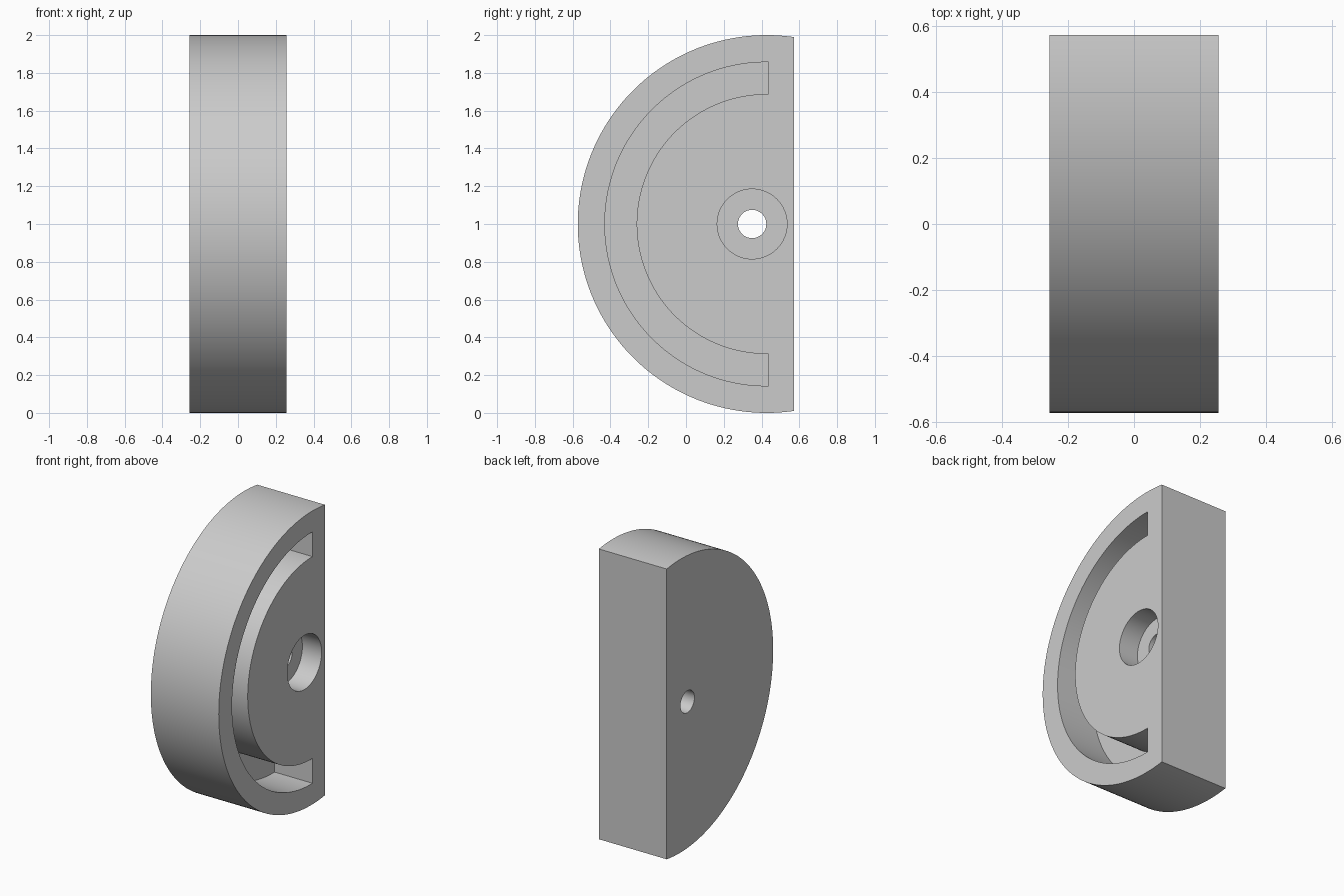
import bpy, bmesh
from math import acos, asin, cos, sin, pi, radians

cube = bpy.data.objects.get("Cube")
if cube:
    bpy.data.objects.remove(cube, do_unlink=True)

HALF = 0.256          # half thickness along x
BACK = 0.573          # flat back plane
CY, CZ = 0.427, 1.0   # centre of the round rim
HOLE_Y = 0.35

grey = bpy.data.materials.new("plain_grey")
grey.use_nodes = True
grey.diffuse_color = (0.6, 0.6, 0.6, 1)
grey.node_tree.nodes["Principled BSDF"].inputs["Base Color"].default_value = (0.6, 0.6, 0.6, 1)


def arc(cy, r, a0, a1, n):
    return [(cy + r * cos(a0 + (a1 - a0) * i / n), CZ + r * sin(a0 + (a1 - a0) * i / n))
            for i in range(n + 1)]


def circle(cy, r, n=64):
    return arc(cy, r, 0, 2 * pi, n)[:-1]


def prism(name, profile, x0, x1):
    """Extrude a (y, z) profile along x."""
    bm = bmesh.new()
    face = bm.faces.new([bm.verts.new((x0, y, z)) for y, z in profile])
    out = bmesh.ops.extrude_face_region(bm, geom=[face])
    moved = [v for v in out["geom"] if isinstance(v, bmesh.types.BMVert)]
    bmesh.ops.translate(bm, vec=(x1 - x0, 0, 0), verts=moved)
    bmesh.ops.recalc_face_normals(bm, faces=bm.faces)
    mesh = bpy.data.meshes.new(name)
    bm.to_mesh(mesh)
    bm.free()
    mesh.materials.append(grey)
    obj = bpy.data.objects.new(name, mesh)
    bpy.context.collection.objects.link(obj)
    return obj


# Body: a little more than half a disc, cut off by the flat back
a = acos((BACK - CY) / 1.0)
body = prism("half_disc_body", arc(CY, 1.0, a, 2 * pi - a, 128), -HALF, HALF)

# Curved groove, with straight ends just behind the rim centre
END = 0.437
R_OUT, R_IN = 0.857, 0.688
a_out, a_in = acos((END - CY) / R_OUT), acos((END - CY) / R_IN)
groove = arc(CY, R_OUT, a_out, 2 * pi - a_out, 96) + arc(CY, R_IN, 2 * pi - a_in, a_in, 96)

cutters = [
    prism("groove_cutter", groove, HALF - 0.286, HALF + 0.1),
    prism("counterbore_cutter", circle(HOLE_Y, 0.185), HALF - 0.145, HALF + 0.1),
    prism("through_hole_cutter", circle(HOLE_Y, 0.075), -HALF - 0.1, HALF + 0.2),
]
for cutter in cutters:
    cutter.hide_render = True
    mod = body.modifiers.new(cutter.name, "BOOLEAN")
    mod.operation = "DIFFERENCE"
    mod.solver = "EXACT"
    mod.object = cutter

# Apply the cuts and discard the cutters
bpy.context.view_layer.update()
cut_mesh = bpy.data.meshes.new_from_object(body.evaluated_get(bpy.context.evaluated_depsgraph_get()))
body.modifiers.clear()
body.data = cut_mesh
for cutter in cutters:
    bpy.data.objects.remove(cutter, do_unlink=True)

# Smooth round walls, sharp edges
for obj in bpy.context.selected_objects:
    obj.select_set(False)
body.select_set(True)
bpy.context.view_layer.objects.active = body
bpy.ops.object.shade_smooth_by_angle(angle=radians(30))
